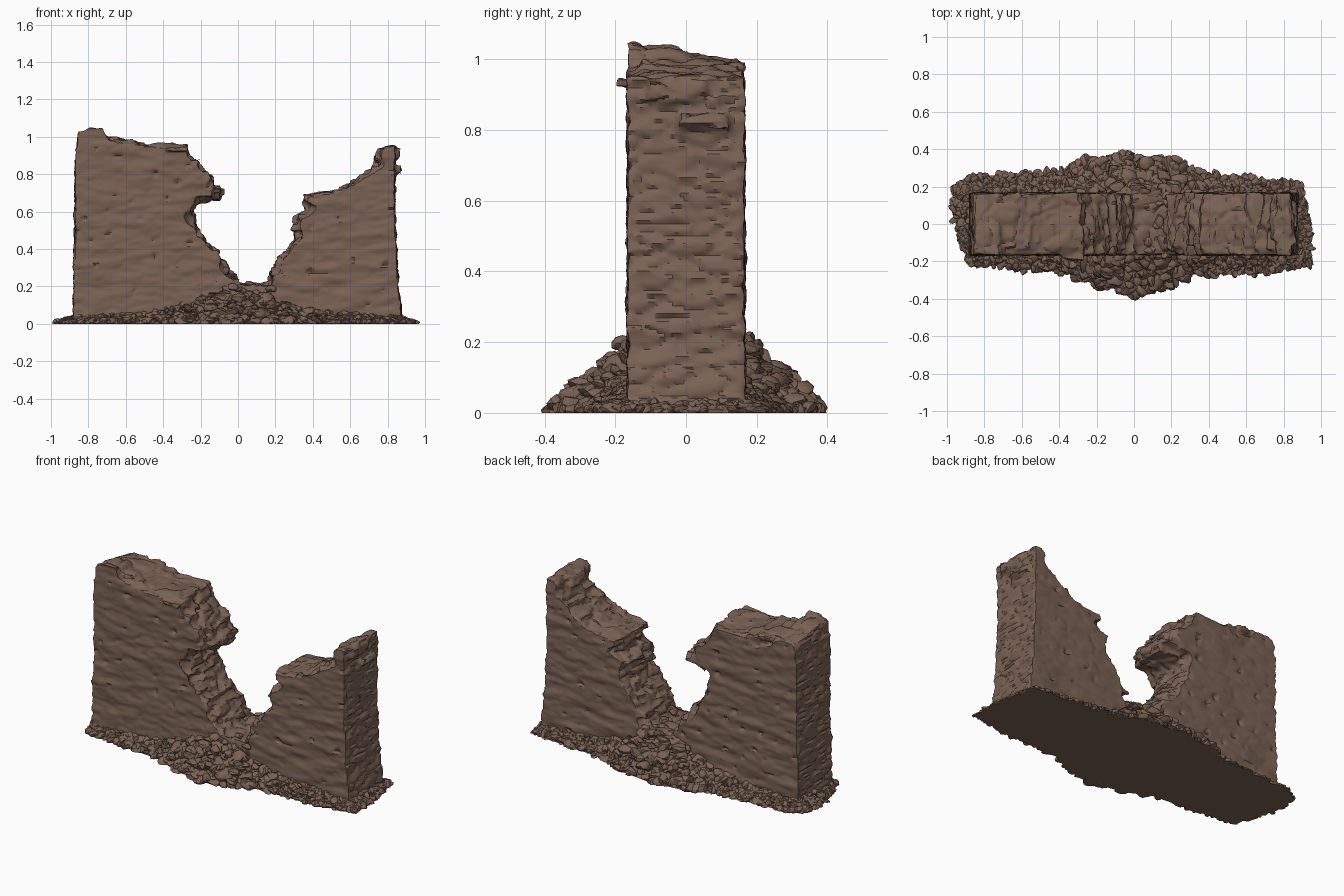
import bpy, bmesh, math, random
from mathutils import Vector, Matrix, noise

if "Cube" in bpy.data.objects:
    bpy.data.objects.remove(bpy.data.objects["Cube"])

random.seed(7)
stone = bpy.data.materials.new("brown stone")
stone.diffuse_color = (0.195, 0.122, 0.088, 1)
stone.use_nodes = True
stone.node_tree.nodes["Principled BSDF"].inputs["Base Color"].default_value = stone.diffuse_color


def make_object(name, mesh, angle):
    ob = bpy.data.objects.new(name, mesh)
    bpy.context.collection.objects.link(ob)
    mesh.materials.clear()
    mesh.materials.append(stone)
    bpy.ops.object.select_all(action='DESELECT')
    ob.select_set(True)
    bpy.context.view_layer.objects.active = ob
    bpy.ops.object.shade_smooth_by_angle(angle=math.radians(angle))
    return ob


def resample(pts, step, closed=True):
    out = []
    n = len(pts)
    for i in range(n if closed else n - 1):
        a, b = Vector(pts[i]), Vector(pts[(i + 1) % n])
        k = max(1, round((b - a).length / step))
        out += [a.lerp(b, j / k) for j in range(k)]
    return out


# Broken wall: front outline (x, z), swept through the thickness
D = 0.165
top_left = [(-.87, .93), (-.855, 1.04), (-.8, 1.065), (-.72, 1.05), (-.69, 1.0), (-.6, .97),
            (-.5, .955), (-.3, .95)]
gap_left = [(-.27, .9), (-.2, .84), (-.14, .78), (-.16, .74), (-.09, .725), (-.09, .695),
            (-.24, .68), (-.25, .6), (-.2, .48), (-.12, .39), (-.06, .3), (0, .22)]
gap_right = [(.17, .21), (.2, .33), (.27, .39), (.32, .48), (.31, .57), (.4, .63), (.36, .655),
             (.37, .69), (.52, .71), (.62, .76), (.74, .86), (.76, .93), (.79, .955)]
outline = [(-.885, 0)] + top_left + gap_left + gap_right + [(.84, .955), (.845, .5), (.86, .2), (.885, 0)]
prof = resample(outline, 0.04)

bm = bmesh.new()
layers = []
L = 9
for k in range(L):
    y = -D + 2 * D * k / (L - 1)
    row = []
    for p in prof:
        x, z = p
        if -.84 < x < .8 and z > .15:
            n = abs(noise.noise(Vector((x * 6, y * 9, z * 9)))) * 0.07
            if z < .93:
                x += n if x > .1 else -n
            z -= n * .4
        if x < -.55 and z > .5:
            z -= .06 * (y + D) / (2 * D) * (z - .5) / .55
        row.append(bm.verts.new((x, y, z)))
    layers.append(row)
for a, b in zip(layers, layers[1:]):
    for i in range(len(a)):
        j = (i + 1) % len(a)
        bm.faces.new((a[i], a[j], b[j], b[i]))
bm.faces.new(layers[0])
bm.faces.new(layers[-1])
bmesh.ops.recalc_face_normals(bm, faces=bm.faces)
bmesh.ops.triangulate(bm, faces=bm.faces)


def slab(c, size, tilt=0.0):
    m = (Matrix.Translation(c) @ Matrix.Rotation(tilt, 4, 'Y')
         @ Matrix.Rotation(random.uniform(-.12, .12), 4, 'Z') @ Matrix.Diagonal((*size, 1)))
    made = bmesh.ops.create_cube(bm, size=1, matrix=m)['verts']
    for v in made:
        v.co += Vector([random.uniform(-.008, .008) for _ in range(3)])


# Flat stones stepping out of the broken edges
for edge, inward in ((top_left[4:], 0), (gap_left, -1), (gap_right, 1)):
    for p in resample(edge, 0.022, False):
        for _ in range(2):
            w, d, h = random.uniform(.07, .15), random.uniform(.07, .16), random.uniform(.025, .05)
            x = p[0] + inward * (w / 2 - random.uniform(-.01, .022))
            y = random.uniform(-1, 1) * (D - d / 2)
            slab((x, y, p[1] - h * .4), (w, d, h), random.uniform(-.1, .1))
slab((-.33, -.12, .935), (.13, .15, .035))
slab((-.2, 0, .71), (.2, .26, .035))
slab((.44, 0, .68), (.17, .28, .035))

me = bpy.data.meshes.new("wall_base")
bm.to_mesh(me)
bm.free()
tmp = bpy.data.objects.new("wall_base", me)
bpy.context.collection.objects.link(tmp)
mod = tmp.modifiers.new("merge", 'REMESH')
mod.mode = 'VOXEL'
mod.voxel_size = 0.011
wall = bpy.data.meshes.new_from_object(tmp.evaluated_get(bpy.context.evaluated_depsgraph_get()))
wall.name = "broken_wall"
bpy.data.objects.remove(tmp)

# Weathered coursed surface: layered noise, joints and small pits
normals = [v.normal.copy() for v in wall.vertices]
for v, n in zip(wall.vertices, normals):
    p = v.co
    face = abs(n.y)
    q = Vector((p.x * 7, p.y * 7, p.z * 22))
    dist, _ = noise.voronoi(q)
    joint = max(0, 1 - (dist[1] - dist[0]) / .22)
    d = .009 * noise.noise(q * .8) + .004 * noise.noise(q * 2.1)
    d -= joint * (.011 - .008 * face)
    pit = noise.noise(Vector((p.x * 17 + 9, p.y * 17, p.z * 24)))
    d -= max(0, pit - .45) * .06 * face
    v.co = p + n * d * (1 if p.z > .01 else 0)
    v.co.z = max(0, v.co.z)
make_object("broken_wall", wall, 38)

# Rubble footprint (x, y) and its height beside the wall
foot = [(-.97, .19), (-.9, .25), (-.6, .27), (-.4, .28), (-.22, .35), (0, .37), (.25, .34), (.36, .26),
        (.6, .25), (.89, .22), (.92, .1), (.94, -.1), (.96, -.22), (.6, -.26), (.3, -.27),
        (.15, -.35), (0, -.365), (-.2, -.33), (-.35, -.26), (-.6, -.24), (-.88, -.21),
        (-.92, -.1), (-.97, .05)]
ring = resample(foot, 0.04)


def height(x):
    return .035 + .05 * max(0, 1 - abs(x) / .8) + .11 * math.exp(-(x / .26) ** 2)


def slope_point(p, s):
    a = Vector((max(-.85, min(.82, p[0] * .93)), max(-.15, min(.15, p[1]))))
    q = a.lerp(p, s)
    return Vector((q.x, q.y, height(q.x) * (1 - s)))


# Rubble mound
bm = bmesh.new()
rows = [[bm.verts.new(slope_point(p, s)) for p in ring] for s in (1, .75, .5, .25, 0)]
for a, b in zip(rows, rows[1:]):
    for i in range(len(a)):
        j = (i + 1) % len(a)
        bm.faces.new((a[i], a[j], b[j], b[i]))
bm.faces.new(rows[0])
top = bm.verts.new((.05, 0, .2))
for i in range(len(ring)):
    bm.faces.new((rows[-1][i], rows[-1][(i + 1) % len(ring)], top))
bmesh.ops.remove_doubles(bm, verts=bm.verts, dist=.0005)
bmesh.ops.recalc_face_normals(bm, faces=bm.faces)
me = bpy.data.meshes.new("rubble_mound")
bm.to_mesh(me)
bm.free()
make_object("rubble_mound", me, 40)

# Loose stones: spheres chipped flat by random planes
bm = bmesh.new()
bmesh.ops.create_icosphere(bm, subdivisions=2, radius=1)
bm.verts.index_update()
ball = [v.co.copy() for v in bm.verts]
ball_faces = [[v.index for v in f.verts] for f in bm.faces]
bm.free()
verts, faces = [], []


def rock(c, r):
    planes = [(noise.random_unit_vector(), random.uniform(.45, .75)) for _ in range(9)]
    rot = Matrix.Rotation(random.uniform(0, 6.28), 3, 'Z') @ Matrix.Rotation(random.uniform(-.6, .6), 3, 'X')
    sc = Vector((random.uniform(1.1, 1.9), random.uniform(.9, 1.4), random.uniform(.7, 1.1))) * r
    base = len(verts)
    for b in ball:
        p = b.copy()
        for n, d in planes:
            e = p.dot(n) - d
            if e > 0:
                p -= n * e
        p = rot @ (p * sc) + c
        p.z = max(0, p.z)
        verts.append(p)
    faces.extend([base + i for i in f] for f in ball_faces)


noise.seed_set(5)
for _ in range(1350):
    i = random.randrange(len(ring))
    p = ring[i].lerp(ring[(i + 1) % len(ring)], random.random())
    c = slope_point(p, random.random() ** .8)
    near = math.exp(-(c.x / .4) ** 2)
    r = random.uniform(.016, .024) + near * random.uniform(0, .022)
    rock(c + Vector((0, 0, r * .15)), r)
# Stones lying in the breach
for _ in range(60):
    rock(Vector((random.uniform(-.05, .2), random.uniform(-.18, .18), random.uniform(.17, .205))),
         random.uniform(.02, .035))
me = bpy.data.meshes.new("rubble_stones")
me.from_pydata(verts, [], faces)
make_object("rubble_stones", me, 35)
